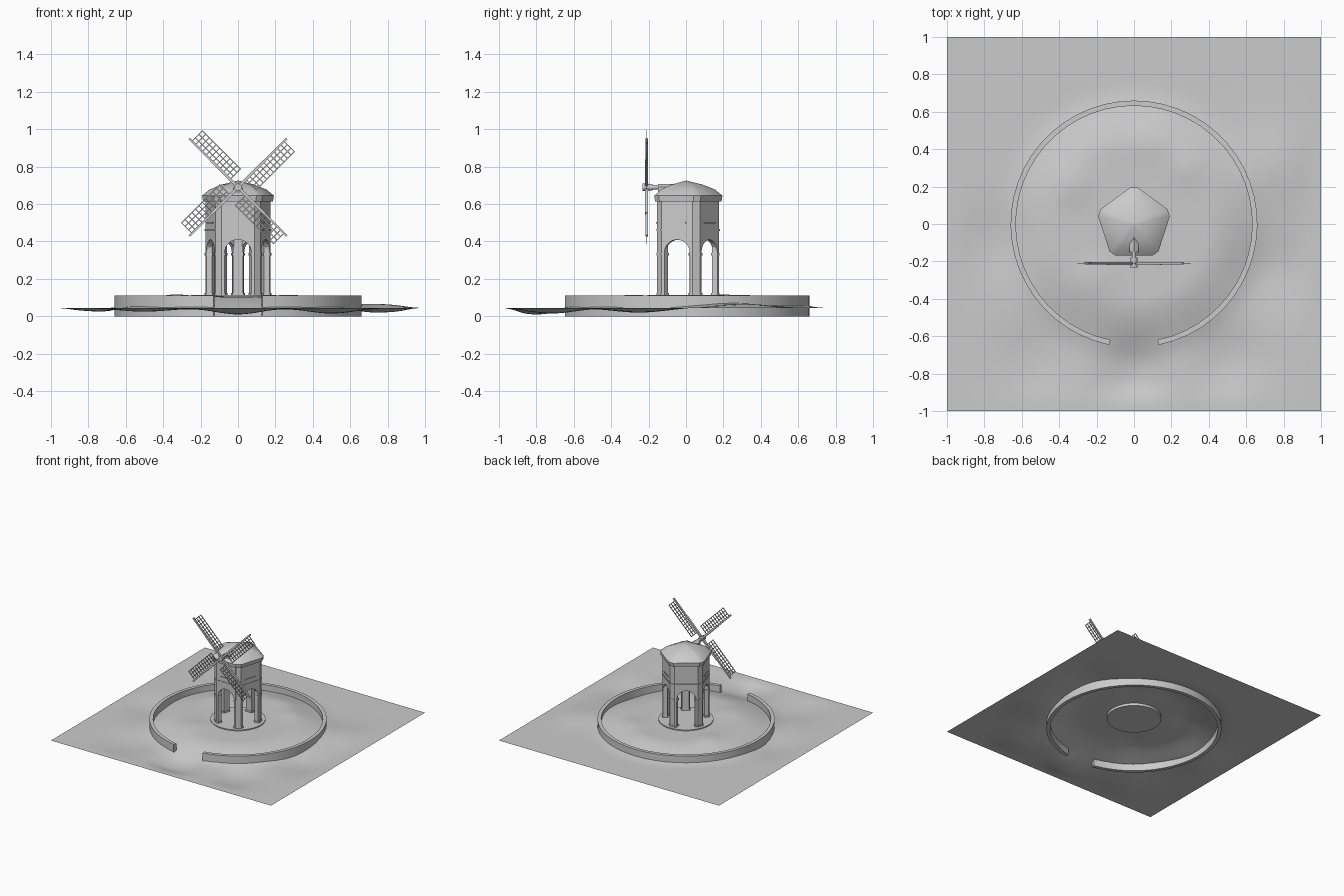
import bpy, bmesh
from math import sin, cos, pi, exp, hypot, radians, atan2
from mathutils import Matrix, Vector

if "Cube" in bpy.data.objects:
    bpy.data.objects.remove(bpy.data.objects["Cube"])

stone = bpy.data.materials.new("plain grey")
stone.use_nodes = True
stone.diffuse_color = (0.6, 0.6, 0.6, 1)
stone.node_tree.nodes["Principled BSDF"].inputs["Base Color"].default_value = (0.6, 0.6, 0.6, 1)


def finish(name, bm, smooth=None, fix=True):
    if fix:
        bmesh.ops.recalc_face_normals(bm, faces=bm.faces)
    mesh = bpy.data.meshes.new(name)
    bm.to_mesh(mesh)
    bm.free()
    mesh.materials.append(stone)
    ob = bpy.data.objects.new(name, mesh)
    bpy.context.collection.objects.link(ob)
    if smooth:
        bpy.ops.object.select_all(action='DESELECT')
        ob.select_set(True)
        bpy.context.view_layer.objects.active = ob
        bpy.ops.object.shade_smooth_by_angle(angle=radians(smooth))
    return ob


def loft(bm, rings):
    """Skin a stack of equal-length point rings and cap both ends."""
    vs = [[bm.verts.new(p) for p in ring] for ring in rings]
    n = len(vs[0])
    for a, b in zip(vs, vs[1:]):
        for i in range(n):
            j = (i + 1) % n
            bm.faces.new((a[i], a[j], b[j], b[i]))
    bm.faces.new(vs[0])
    bm.faces.new(vs[-1])


def extrude(bm, pts, lo, hi, m=Matrix()):
    loft(bm, [[m @ Vector((u, v, w)) for u, v in pts] for w in (lo, hi)])


def box(bm, lo, hi, m=Matrix()):
    extrude(bm, [(lo[0], lo[1]), (hi[0], lo[1]), (hi[0], hi[1]), (lo[0], hi[1])], lo[2], hi[2], m)


def turn(k, half=0):
    """Rotation that takes +y to corner k, or to the side after it."""
    return Matrix.Rotation(radians(72 * k + 36 * half), 4, 'Z')


def pentagon(r, half):
    """Five-sided outline with cut corners, one corner at the back."""
    return [(turn(k) @ Vector((s * half, r, 0))).xy for k in range(5) for s in (1, -1)]


# Rolling ground: flat rim, central rise and soft dips
BUMPS = [(0, -.8, -.035, .17), (.5, -.72, -.03, .18), (-.5, -.7, -.02, .2), (.75, -.25, -.025, .2),
         (-.72, -.1, -.02, .2), (.72, .3, .022, .2), (-.33, .2, .012, .1), (.28, .3, .01, .1),
         (-.2, -.28, .01, .1), (.1, .45, .008, .12)]


def step(a, b, x):
    t = min(1, max(0, (x - a) / (b - a)))
    return t * t * (3 - 2 * t)


def height(x, y):
    h = .06 * step(.75, .4, hypot(x, y))
    h += sum(a * exp(-((x - p) ** 2 + (y - q) ** 2) / w ** 2) for p, q, a, w in BUMPS)
    return .045 + h * step(1, .85, max(abs(x), abs(y)))


bm = bmesh.new()
bmesh.ops.create_grid(bm, x_segments=64, y_segments=64, size=1)
for v in bm.verts:
    v.co.z = height(v.co.x, v.co.y)
finish("ground", bm, 60, fix=False)

# Ring wall, open at the front
bm = bmesh.new()
rings = []
for i in range(49):
    a = -pi / 2 + .2 + (2 * pi - .4) * i / 48
    rings.append([(r * cos(a), r * sin(a), z) for r, z in ((.632, 0), (.66, 0), (.66, .11), (.632, .11))])
loft(bm, rings)
finish("ring_wall", bm, 30)

# Round plinth under the tower
bm = bmesh.new()
disc = [(.205 * cos(i * pi / 24), .205 * sin(i * pi / 24)) for i in range(48)]
extrude(bm, disc, .085, .113)
finish("plinth", bm, 30)

# Corner piers with feet and capitals
SECTION = [(-.02, .177), (.02, .177), (.033, .1676), (.026, .138), (-.026, .138), (-.033, .1676)]
WIDE = [(x * 1.12, .158 + (y - .158) * 1.16) for x, y in SECTION]
bm = bmesh.new()
for k in range(5):
    extrude(bm, SECTION, .1, .615, turn(k))
    extrude(bm, WIDE, .105, .125, turn(k))
    extrude(bm, WIDE, .325, .338, turn(k))
finish("piers", bm)

# Arched wall panels between the piers
SIDE, ARCH, SPRING, FACE = .088, .072, .338, .155
outline = [(-SIDE, SPRING), (-SIDE, .615), (SIDE, .615), (SIDE, SPRING)]
outline += [(ARCH * cos(i * pi / 14), SPRING + ARCH * sin(i * pi / 14)) for i in range(15)]
upright = Matrix(((1, 0, 0, 0), (0, 0, 1, 0), (0, 1, 0, 0), (0, 0, 0, 1)))
bm = bmesh.new()
for k in range(5):
    extrude(bm, outline, FACE - .03, FACE, turn(k, 1) @ upright)
finish("arched_walls", bm)

# Floor, string course and sills
bm = bmesh.new()
extrude(bm, pentagon(.165, .02), .42, .435)
finish("floor", bm)
bm = bmesh.new()
extrude(bm, pentagon(.181, .021), .457, .466)
finish("string_course", bm)
bm = bmesh.new()
for k in range(5):
    box(bm, (-.05, FACE - .01, .497), (.05, FACE + .005, .505), turn(k, 1))
finish("sills", bm)

# Domed cap
bm = bmesh.new()
layers = [(.172, .02, .612), (.19, .02, .615), (.195, .02, .645), (.155, .016, .678), (.09, .01, .704), (.003, .001, .725)]
loft(bm, [[(x, y, z) for x, y in pentagon(r, h)] for r, h, z in layers])
finish("cap_roof", bm, 25)

# Small gabled housing for the shaft
bm = bmesh.new()
gable = [(-.025, .64), (.025, .64), (.025, .69), (0, .707), (-.025, .69)]
extrude(bm, gable, -.15, -.01, upright)
finish("shaft_housing", bm)

# Shaft and hub
HUB = Vector((0, -.21, .69))
bm = bmesh.new()
for r, lo, hi in ((.012, -.2, -.05), (.018, -.2, -.18), (.02, -.232, -.2)):
    extrude(bm, [(r * cos(i * pi / 6), HUB.z + r * sin(i * pi / 6)) for i in range(12)], lo, hi, upright)
finish("shaft_and_hub", bm, 40)

# Four lattice sails, each to one side of its stock
stocks, lattice = bmesh.new(), bmesh.new()
START, END, WIDTH, BAR = .06, .348, .078, .0025
for k in range(4):
    m = Matrix.Translation(HUB) @ Matrix.Rotation(radians(45 + 90 * k), 4, 'Y')
    box(stocks, (-.008, -.008, 0), (.008, .008, .2), m)
    box(stocks, (-.006, -.006, .2), (.006, .006, .368), m)
    for i in range(1, 4):
        x = WIDTH * i / 3
        box(lattice, (x - BAR, -BAR, START), (x + BAR, BAR, END), m)
    for i in range(12):
        z = START + (END - START) * i / 11
        box(lattice, (0, -BAR, z - BAR), (WIDTH + BAR, BAR, z + BAR), m)
finish("sail_stocks", stocks)
finish("sail_lattice", lattice)
